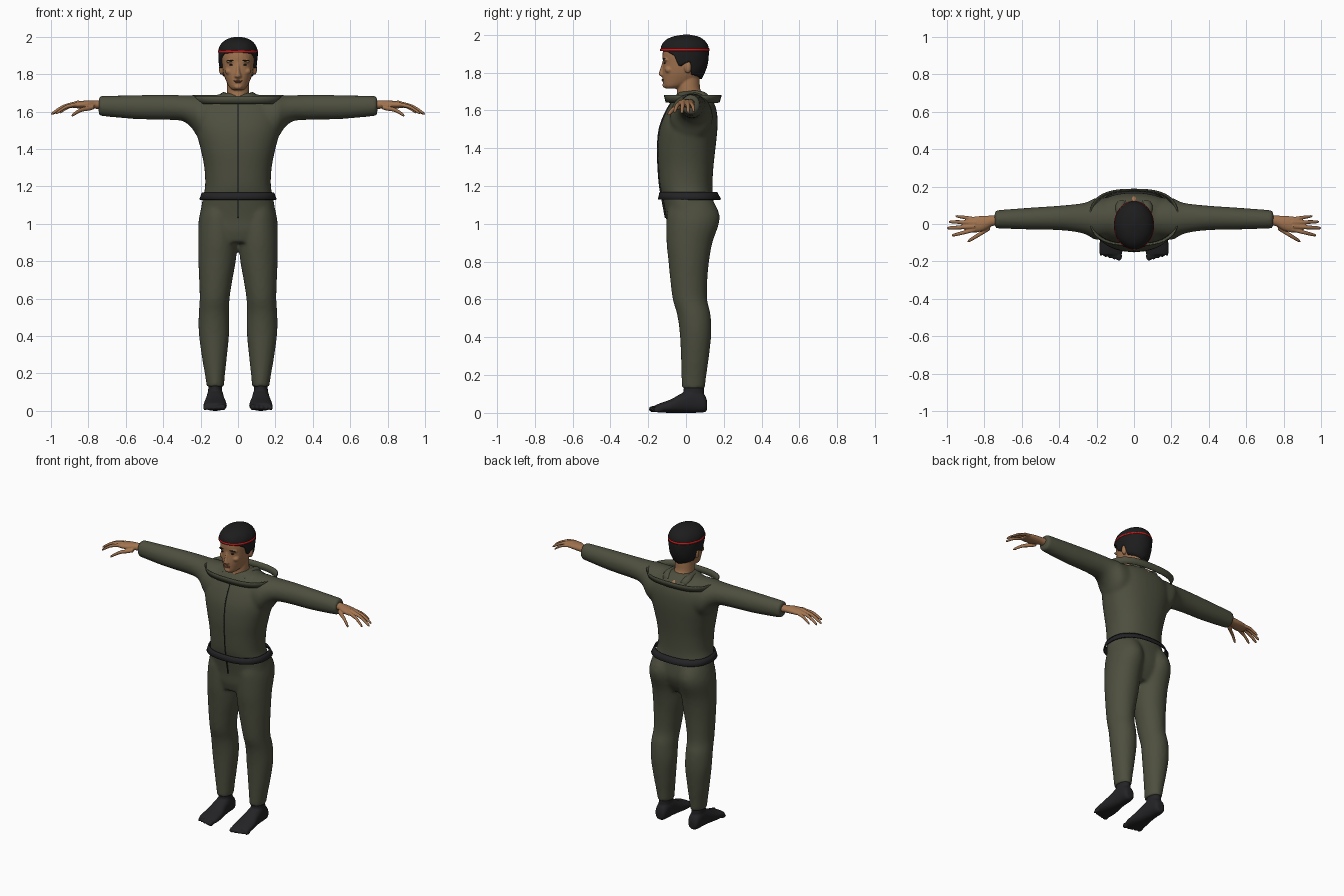
import bpy, bmesh, math
from mathutils import Vector, Matrix

cube = bpy.data.objects.get("Cube")
if cube:
    bpy.data.objects.remove(cube)


def material(name, rgb):
    m = bpy.data.materials.new(name)
    m.use_nodes = True
    m.diffuse_color = (*rgb, 1)
    m.node_tree.nodes["Principled BSDF"].inputs["Base Color"].default_value = (*rgb, 1)
    return m


OLIVE = material("olive_cloth", (0.075, 0.078, 0.049))
SKIN = material("skin", (0.36, 0.175, 0.08))
BLACK = material("black_hair", (0.012, 0.012, 0.013))
CHARCOAL = material("charcoal", (0.017, 0.017, 0.019))
RED = material("red_band", (0.55, 0.01, 0.01))
LIP = material("lip_brown", (0.24, 0.09, 0.05))


def smooth_rows(rows, steps):
    """Catmull-Rom interpolation through rows of numbers."""
    out = []
    for i in range(len(rows) - 1):
        a, b, c, d = (rows[min(max(i + k, 0), len(rows) - 1)] for k in (-1, 0, 1, 2))
        for s in range(steps):
            t = s / steps
            out.append([q + 0.5 * t * (r - p + t * (2 * p - 5 * q + 4 * r - s2 + t * (3 * (q - r) + s2 - p)))
                        for p, q, r, s2 in zip(a, b, c, d)])
    return out + [list(rows[-1])]


def loft(bm, rows, axis="z", side=1, n=28, power=1.0, steps=4, cap=True):
    """Rows are (position, low a, high a, low b, high b) along one axis."""
    rings = []
    for pos, a0, a1, b0, b1 in smooth_rows(rows, steps):
        ring = []
        for k in range(n):
            ang = math.tau * k / n
            c, s = math.cos(ang), math.sin(ang)
            a = (a0 + a1) / 2 + (a1 - a0) / 2 * math.copysign(abs(c) ** power, c)
            b = (b0 + b1) / 2 + (b1 - b0) / 2 * math.copysign(abs(s) ** power, s)
            co = {"z": (a, b, pos), "x": (pos, a, b), "y": (a, pos, b)}[axis]
            ring.append(bm.verts.new((co[0] * side, co[1], co[2])))
        rings.append(ring)
    for r, q in zip(rings, rings[1:]):
        for k in range(n):
            bm.faces.new((r[k], r[(k + 1) % n], q[(k + 1) % n], q[k]))
    if cap:
        bm.faces.new(rings[0])
        bm.faces.new(rings[-1])


def sym(rows):
    """Rows (z, half width, front, back) made symmetric."""
    return [(z, -w, w, f, b) for z, w, f, b in rows]


def blob(bm, centre, radii):
    mat = Matrix.Translation(centre) @ Matrix.Diagonal((*radii, 1))
    bmesh.ops.create_uvsphere(bm, u_segments=16, v_segments=10, radius=1, matrix=mat)


def finish(bm, name, mat, voxel=0, relax=0, thick=0):
    bmesh.ops.recalc_face_normals(bm, faces=bm.faces)
    me = bpy.data.meshes.new(name)
    bm.to_mesh(me)
    bm.free()
    me.materials.append(mat)
    me.polygons.foreach_set("use_smooth", [True] * len(me.polygons))
    ob = bpy.data.objects.new(name, me)
    bpy.context.collection.objects.link(ob)
    if voxel:
        mod = ob.modifiers.new("fuse", "REMESH")
        mod.mode, mod.voxel_size, mod.use_smooth_shade = "VOXEL", voxel, True
    if relax:
        mod = ob.modifiers.new("relax", "SMOOTH")
        mod.iterations = relax
    if thick:
        ob.modifiers.new("thickness", "SOLIDIFY").thickness = thick
    return ob


# Jumpsuit: torso, sleeves and legs fused into one cloth surface
bm = bmesh.new()
loft(bm, sym([(0.9, .15, -.085, .10), (0.96, .19, -.10, .135), (1.03, .202, -.105, .155),
              (1.13, .19, -.122, .145), (1.2, .176, -.138, .14), (1.3, .18, -.146, .145),
              (1.4, .2, -.15, .156), (1.5, .225, -.14, .166), (1.58, .23, -.112, .165),
              (1.64, .2, -.08, .148), (1.68, .13, -.052, .115), (1.7, .08, -.035, .09)]),
     n=40, power=.88)
for side in (-1, 1):
    loft(bm, [(0.1, -.08, .14, 1.42, 1.69), (0.2, -.085, .14, 1.45, 1.69),
              (0.25, -.06, .118, 1.515, 1.688), (0.3, -.045, .108, 1.55, 1.688),
              (0.4, -.033, .098, 1.556, 1.69), (0.55, -.03, .088, 1.56, 1.688),
              (0.72, -.024, .075, 1.575, 1.684), (0.745, -.02, .07, 1.58, 1.682)], "x", side)
    loft(bm, [(0.13, .075, .167, -.022, .1), (0.2, .069, .178, -.024, .108), (0.3, .058, .195, -.027, .122),
              (0.42, .047, .21, -.033, .134), (0.52, .048, .21, -.047, .13), (0.6, .045, .205, -.07, .112),
              (0.7, .03, .208, -.083, .113), (0.8, .012, .212, -.093, .122), (0.9, .004, .213, -.103, .14),
              (1.0, .003, .212, -.104, .174), (1.06, .01, .203, -.1, .174), (1.13, .02, .185, -.08, .14)],
         side=side)
finish(bm, "jumpsuit", OLIVE, .011, 5)

# Front zip strip
bm = bmesh.new()
front = [(1.03, -.11), (1.1, -.123), (1.2, -.141), (1.3, -.149), (1.4, -.152),
         (1.5, -.143), (1.58, -.115), (1.64, -.082)]
loft(bm, [(z, -.004, .004, y - .002, y + .025) for z, y in front], n=8)
finish(bm, "zip_strip", CHARCOAL)

# Loose belt and loose collar band
bm = bmesh.new()
loft(bm, sym([(1.13, .207, -.149, .186), (1.168, .193, -.14, .165)]), n=48, power=.85, steps=2, cap=False)
finish(bm, "belt", CHARCOAL, thick=.008)
bm = bmesh.new()
loft(bm, sym([(1.642, .215, -.102, .172), (1.682, .232, -.112, .183)]), n=48, power=.75, steps=2, cap=False)
finish(bm, "collar_band", OLIVE, thick=.006)

# Small stand collar flaps beside the neck
for side, label in ((1, "left"), (-1, "right")):
    bm = bmesh.new()
    loft(bm, [(-.045, .055, .085, 1.655, 1.682), (.02, .06, .09, 1.665, 1.703),
              (.09, .05, .1, 1.655, 1.7), (.125, .04, .085, 1.63, 1.675)], "y", side, n=16)
    finish(bm, label + "_collar_flap", OLIVE)

# Head with neck, nose, brows and ears
bm = bmesh.new()
loft(bm, sym([(1.715, .028, -.108, -.04), (1.73, .046, -.118, .0), (1.76, .062, -.123, .06),
              (1.8, .077, -.124, .09), (1.85, .086, -.122, .1), (1.9, .091, -.124, .105),
              (1.95, .084, -.11, .1), (1.985, .045, -.05, .06)]), power=.92)
loft(bm, sym([(1.61, .02, -.02, .135), (1.64, .032, -.06, .15), (1.67, .058, -.052, .125),
              (1.7, .06, -.048, .08), (1.76, .06, -.045, .072), (1.8, .06, -.04, .07)]))
loft(bm, sym([(1.775, .012, -.125, -.09), (1.787, .021, -.143, -.09), (1.8, .016, -.143, -.09),
              (1.83, .011, -.134, -.09), (1.86, .011, -.124, -.09)]), n=16)
for x in (-1, 1):
    blob(bm, (.036 * x, -.108, 1.868), (.03, .015, .008))
    blob(bm, (.045 * x, -.09, 1.815), (.025, .022, .02))
    blob(bm, (.088 * x, .01, 1.828), (.014, .019, .032))
blob(bm, (0, -.112, 1.733), (.022, .013, .014))
finish(bm, "head", SKIN, .005, 2)

# Lips, eyes and eyebrows
bm = bmesh.new()
blob(bm, (0, -.12, 1.764), (.025, .009, .004))
blob(bm, (0, -.12, 1.757), (.02, .009, .004))
finish(bm, "lips", LIP)
for side, label in ((1, "left"), (-1, "right")):
    bm = bmesh.new()
    blob(bm, (.036 * side, -.112, 1.85), (.012, .006, .004))
    finish(bm, label + "_eye", CHARCOAL)
    bm = bmesh.new()
    blob(bm, (.038 * side, -.114, 1.872), (.024, .011, .004))
    finish(bm, label + "_eyebrow", BLACK)

# Hair cap: the hem height follows the angle around the head
PROFILE = smooth_rows([(1.76, .07, -.11, .08), (1.8, .093, -.125, .1), (1.84, .1, -.13, .114),
                       (1.9, .105, -.134, .121), (1.94, .102, -.131, .118), (1.97, .083, -.11, .098),
                       (1.99, .053, -.07, .066), (2.0, .012, -.015, .02)], 6)
HEM = [(0, 1.917), (45, 1.91), (64, 1.89), (77, 1.83), (88, 1.845), (104, 1.86), (114, 1.79), (181, 1.765)]


def lookup(rows, key):
    for p, q in zip(rows, rows[1:]):
        if key <= q[0]:
            t = (key - p[0]) / (q[0] - p[0])
            return [u + (v - u) * t for u, v in zip(p, q)]
    return rows[-1]


bm = bmesh.new()
COLS, ROWS = 72, 18
grid = []
for j in range(-1, ROWS + 1):
    ring = []
    for k in range(COLS):
        ang = math.tau * k / COLS
        hem = lookup(HEM, math.degrees(min(ang, math.tau - ang)))[1]
        z = hem + (2.0 - hem) * math.sin(max(j, 0) / ROWS * math.pi / 2)
        _, w, f, b = lookup(PROFILE, z)
        tuck = .8 if j < 0 else 1 + .008 * math.sin(9 * ang) * math.sin(70 * z)
        ring.append(bm.verts.new((w * math.sin(ang) * tuck,
                                  ((f + b) / 2 - (b - f) / 2 * math.cos(ang)) * tuck, z)))
    grid.append(ring)
for r, q in zip(grid, grid[1:]):
    for k in range(COLS):
        bm.faces.new((r[k], r[(k + 1) % COLS], q[(k + 1) % COLS], q[k]))
bm.faces.new(grid[-1])
finish(bm, "hair", BLACK)

# Headband
bm = bmesh.new()
loft(bm, sym([(1.915, .108, -.137, .124), (1.926, .107, -.136, .123)]), n=48, steps=1)
finish(bm, "headband", RED)

# Hands: palm, four spread fingers and a thumb
FINGERS = [((.865, -.034, 1.637), (.975, -.062, 1.588), .0105),
           ((.87, -.014, 1.642), (1.0, -.022, 1.585), .011),
           ((.865, .008, 1.64), (.99, .012, 1.587), .0105),
           ((.855, .028, 1.634), (.955, .042, 1.592), .0095),
           ((.785, -.03, 1.618), (.89, -.094, 1.577), .012)]
for side, label in ((1, "left"), (-1, "right")):
    bm = bmesh.new()
    loft(bm, [(.71, -.005, .05, 1.61, 1.66), (.76, -.012, .045, 1.615, 1.66), (.8, -.034, .044, 1.615, 1.66),
              (.85, -.046, .04, 1.617, 1.655), (.885, -.04, .034, 1.62, 1.645)], "x", side)
    for start, end, r in FINGERS:
        rows = []
        for t, k in ((-.15, 1), (.1, 1.05), (.5, 1), (.9, .8), (1, .35)):
            p = Vector(start).lerp(Vector(end), t)
            p.z += .012 * math.sin(math.pi * max(t, 0))
            rows.append((p.x, p.y - r * k, p.y + r * k, p.z - r * k, p.z + r * k))
        loft(bm, rows, "x", side, n=12)
    finish(bm, label + "_hand", SKIN, .004, 2)

# Stockinged feet with toes
for side, label in ((1, "left"), (-1, "right")):
    bm = bmesh.new()
    loft(bm, [(.112, .1, .145, .015, .06), (.095, .085, .16, .003, .1), (.04, .078, .166, .0, .13),
              (-.02, .072, .172, .0, .105), (-.08, .062, .182, .0, .072), (-.14, .06, .185, .002, .05),
              (-.165, .068, .178, .006, .04)], "y", side, power=.85)
    loft(bm, [(.06, .085, .16, -.005, .09), (.1, .085, .16, -.012, .095),
              (.15, .086, .158, -.012, .094)], side=side)
    for i in range(5):
        r = .017 - .0018 * i
        blob(bm, (side * (.08 + .024 * i), -.172 + .006 * i, r + .003), (r * .95, .026, r))
    finish(bm, label + "_foot", CHARCOAL, .006, 2)
